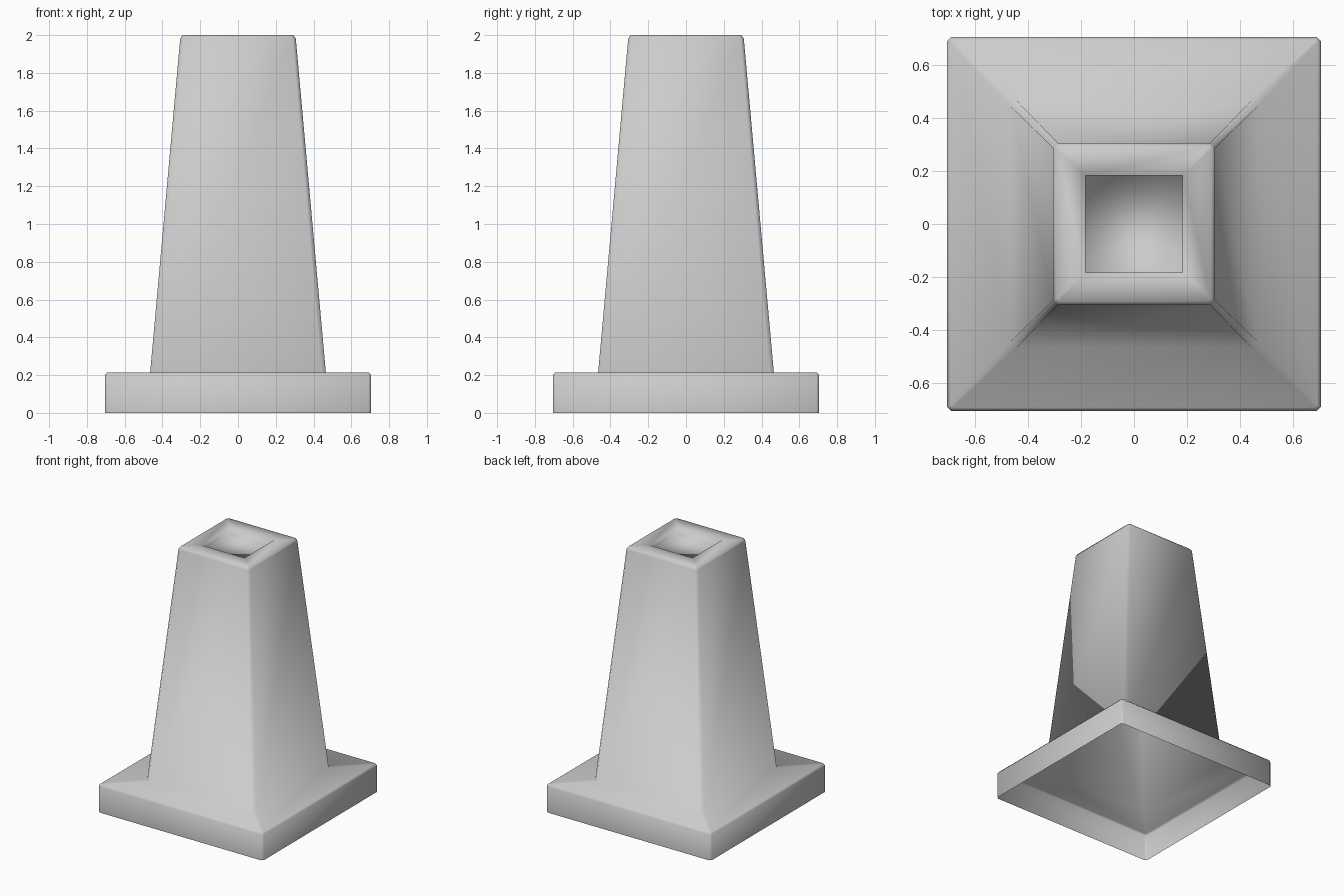
import bpy
import bmesh

cube = bpy.data.objects.get("Cube")
if cube:
    bpy.data.objects.remove(cube, do_unlink=True)

# Plain grey material
grey = bpy.data.materials.new("light grey")
grey.use_nodes = True
color = (0.6, 0.6, 0.6, 1)
grey.diffuse_color = color
grey.node_tree.nodes["Principled BSDF"].inputs["Base Color"].default_value = color


def square_ring(bm, half, cut, z):
    """Counter-clockwise square with chamfered corners."""
    a, b = half, half - cut
    outline = [(a, -b), (a, b), (b, a), (-b, a), (-a, b), (-a, -b), (-b, -a), (b, -a)]
    return [bm.verts.new((x, y, z)) for x, y in outline]


# Half width, corner chamfer and height, from the open foot up to the sunken top
profile = [
    (0.705, 0.015, 0.0),     # open underside
    (0.705, 0.015, 0.2),     # base wall
    (0.692, 0.008, 0.215),   # base top edge
    (0.465, 0.022, 0.215),   # foot of the tapered body
    (0.306, 0.018, 1.982),   # body top
    (0.292, 0.010, 2.0),     # bevelled rim
    (0.183, 0.0, 2.0),       # recess edge
    (0.183, 0.0, 1.95),      # recess floor
]

bm = bmesh.new()
rings = [square_ring(bm, *step) for step in profile]
for low, high in zip(rings, rings[1:]):
    for i in range(8):
        j = (i + 1) % 8
        bm.faces.new((low[i], low[j], high[j], high[i]))
bm.faces.new(rings[-1])
bmesh.ops.remove_doubles(bm, verts=bm.verts[:], dist=0.0001)
for face in bm.faces:
    face.smooth = True

# Hollow body and base as one continuous shell
mesh = bpy.data.meshes.new("cone_shell")
bm.to_mesh(mesh)
bm.free()
mesh.materials.append(grey)
shell = bpy.data.objects.new("cone_shell", mesh)
bpy.context.collection.objects.link(shell)
